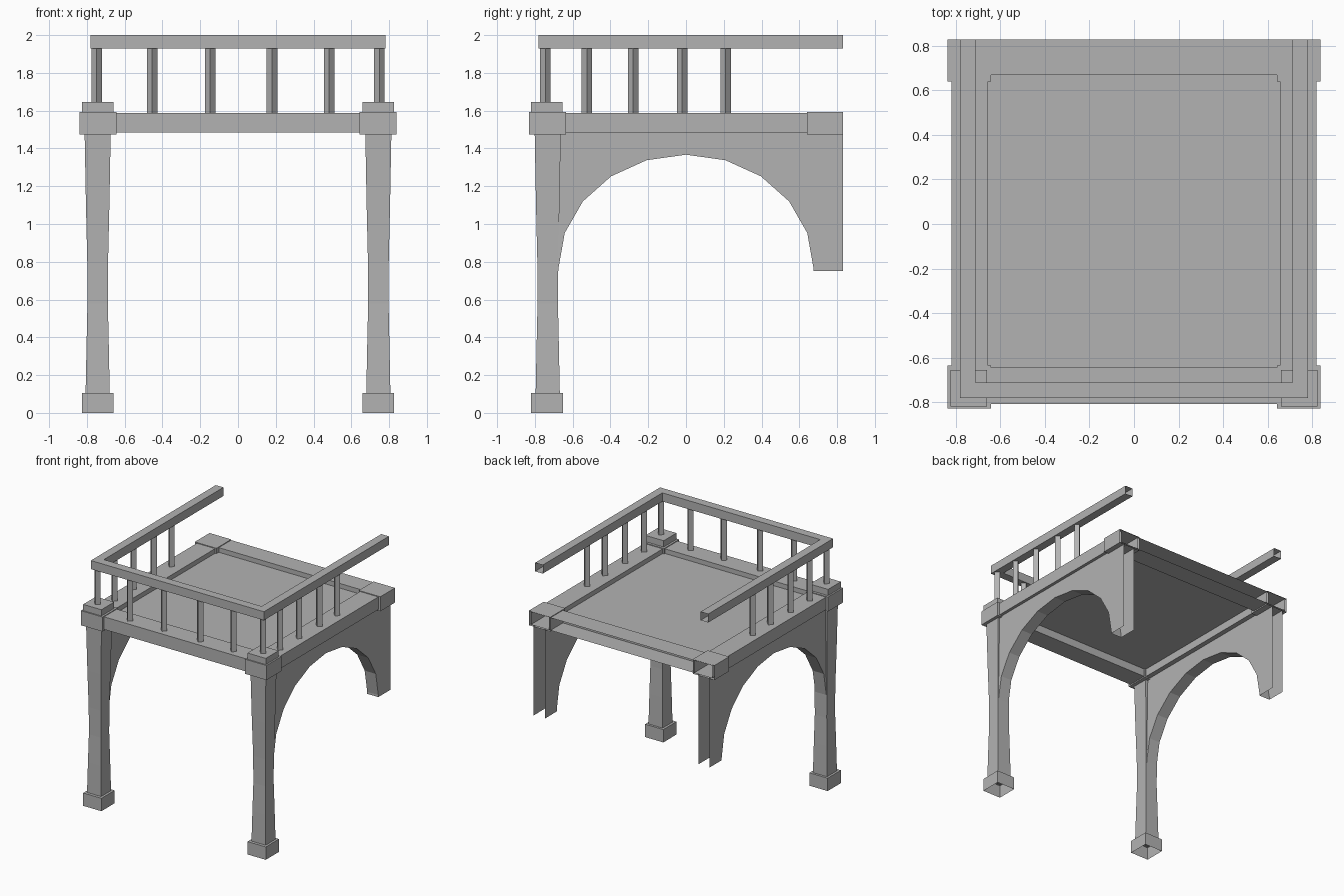
import bpy, bmesh, math
from mathutils import Matrix

if "Cube" in bpy.data.objects:
    bpy.data.objects.remove(bpy.data.objects["Cube"])

stone = bpy.data.materials.new("grey_stone")
stone.use_nodes = True
GREY = (0.45, 0.45, 0.45, 1)
stone.diffuse_color = GREY
stone.node_tree.nodes["Principled BSDF"].inputs["Base Color"].default_value = GREY


def finish(name, bm):
    bmesh.ops.recalc_face_normals(bm, faces=bm.faces)
    mesh = bpy.data.meshes.new(name)
    bm.to_mesh(mesh)
    bm.free()
    mesh.materials.append(stone)
    obj = bpy.data.objects.new(name, mesh)
    bpy.context.collection.objects.link(obj)
    return obj


def drop_faces(bm, test):
    """Leave the shell open where the test holds."""
    bm.normal_update()
    doomed = [f for f in bm.faces if test(f)]
    bmesh.ops.delete(bm, geom=doomed, context="FACES")


def box(name, x, y, z, open_side=None):
    bm = bmesh.new()
    bmesh.ops.create_cube(bm, size=1)
    for v in bm.verts:
        for axis, (lo, hi) in enumerate((x, y, z)):
            v.co[axis] = lo if v.co[axis] < 0 else hi
    if open_side == "back":
        drop_faces(bm, lambda f: f.normal.y > 0.9)
    elif open_side == "bottom":
        drop_faces(bm, lambda f: f.normal.z < -0.9)
    return finish(name, bm)


def side_box(name, s, x, y, z, open_side=None):
    return box(name, sorted((s * x[0], s * x[1])), y, z, open_side)


def column(name, cx, cy, rings):
    """Square shaft through (height, half width) rings, without ends."""
    bm = bmesh.new()
    loops = [[bm.verts.new((cx + a * w, cy + b * w, z))
              for a, b in ((-1, -1), (1, -1), (1, 1), (-1, 1))] for z, w in rings]
    for low, high in zip(loops, loops[1:]):
        for i in range(4):
            j = (i + 1) % 4
            bm.faces.new((low[i], low[j], high[j], high[i]))
    return finish(name, bm)


def baluster(name, x, y, base):
    bm = bmesh.new()
    top = 1.94
    bmesh.ops.create_cone(bm, cap_ends=False, segments=4, radius1=0.028, radius2=0.028,
                          depth=top - base, matrix=Matrix.Translation((x, y, (top + base) / 2)))
    return finish(name, bm)


def arch_panel(name, s):
    """Hollow wall with an arched opening, open at the back and foot."""
    outline = [(-0.72, 1.485), (-0.72, 0.75), (-0.675, 0.75)]
    for i in range(11):
        a = math.pi * (1 - i / 10)
        outline.append((0.675 * math.cos(a), 0.767 + 0.6 * math.sin(a)))
    outline += [(0.675, 0.75), (0.83, 0.75), (0.83, 1.485)]
    bm = bmesh.new()
    face = bm.faces.new([bm.verts.new((s * 0.695, y, z)) for y, z in outline])
    grown = bmesh.ops.extrude_face_region(bm, geom=[face], use_keep_orig=True)
    for v in grown["geom"]:
        if isinstance(v, bmesh.types.BMVert):
            v.co.x = s * 0.795
    drop_faces(bm, lambda f: all(v.co.y > 0.82 for v in f.verts)
               or all(v.co.z < 0.755 for v in f.verts))
    return finish(name, bm)


SHAFT = [(0.1, 0.064), (0.35, 0.059), (0.58, 0.054), (0.8, 0.055), (1.1, 0.062), (1.48, 0.069)]
BEAM_Z = (1.485, 1.588)
BLOCK_Z = (1.475, 1.594)
RAIL_Z = (1.93, 2.0)

for s, side in ((1, "left"), (-1, "right")):
    # Front columns with plinth and capital
    side_box(side + "_plinth", s, (0.66, 0.825), (-0.82, -0.65), (0, 0.105), "bottom")
    column(side + "_column", s * 0.743, -0.732, SHAFT)
    side_box(side + "_capital", s, (0.643, 0.838), (-0.83, -0.635), BLOCK_Z)
    side_box(side + "_capital_top", s, (0.66, 0.825), (-0.82, -0.655), (1.59, 1.645))
    # Rear corner block, side beam and arch
    side_box(side + "_rear_block", s, (0.643, 0.838), (0.64, 0.83), BLOCK_Z, "back")
    side_box(side + "_beam", s, (0.655, 0.82), (-0.65, 0.83), BEAM_Z, "back")
    arch_panel(side + "_arch", s)
    # Side handrail and its posts
    side_box(side + "_handrail", s, (0.713, 0.782), (-0.713, 0.83), RAIL_Z, "back")
    baluster(side + "_corner_post", s * 0.748, -0.745, 1.64)
    for i, y in enumerate((-0.525, -0.28, -0.02, 0.21)):
        baluster(f"{side}_post_{i + 1}", s * 0.748, y, 1.585)

# Cross beams and recessed deck
box("front_beam", (-0.65, 0.65), (-0.81, -0.645), BEAM_Z)
box("rear_beam", (-0.655, 0.655), (0.67, 0.83), BEAM_Z, "back")
bm = bmesh.new()
bmesh.ops.create_grid(bm, x_segments=1, y_segments=1, size=0.66,
                      matrix=Matrix.Translation((0, 0.012, 1.55)))
finish("deck", bm)

# Front handrail and its posts
box("front_handrail", (-0.782, 0.782), (-0.782, -0.713), RAIL_Z)
for i, x in enumerate((-0.455, -0.147, 0.18, 0.482)):
    baluster(f"front_post_{i + 1}", x, -0.745, 1.585)
